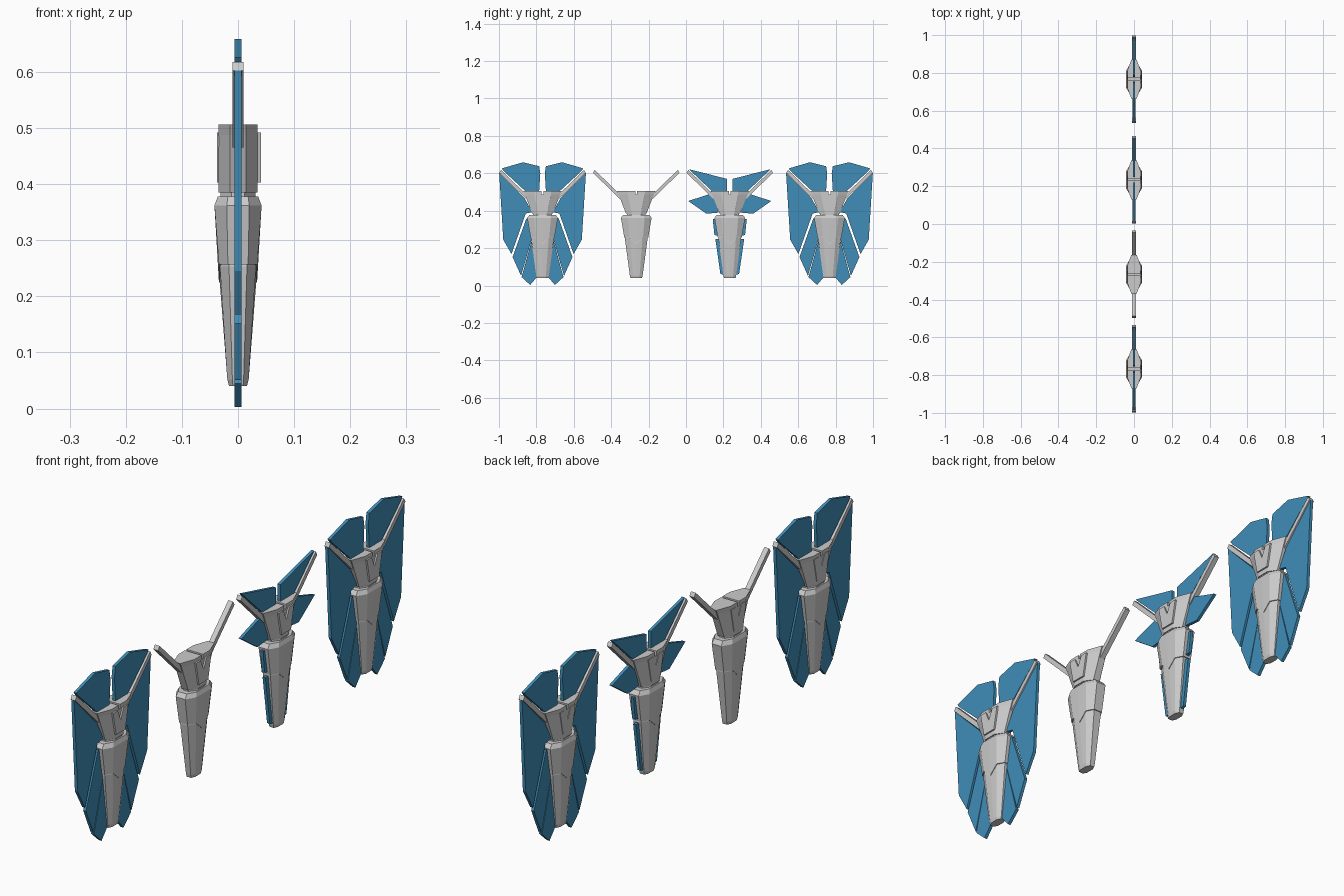
import bpy, bmesh
from mathutils import Vector

blue = bpy.data.materials.new("panel_blue")
blue.diffuse_color = (0.05, 0.27, 0.48, 1)


def finish(bm, name, mat=None):
    bmesh.ops.recalc_face_normals(bm, faces=bm.faces)
    me = bpy.data.meshes.new(name)
    bm.to_mesh(me)
    bm.free()
    ob = bpy.data.objects.new(name, me)
    bpy.context.collection.objects.link(ob)
    if mat:
        me.materials.append(mat)
    return ob


def loft(name, cy, sections):
    """Faceted shell: each section = z, tip y, flat y, flat x, tip x, centre dip."""
    bm = bmesh.new()
    rings = []
    for z, yt, yf, xf, xt, dip in sections:
        pts = [(xt, yt, 0), (xf, yf, 0), (xf, 0, dip), (xf, -yf, 0), (xt, -yt, 0),
               (-xt, -yt, 0), (-xf, -yf, 0), (-xf, 0, dip), (-xf, yf, 0), (-xt, yt, 0)]
        rings.append([bm.verts.new((x, cy + y, z - d)) for x, y, d in pts])
    for a, b in zip(rings, rings[1:]):
        for i in range(10):
            j = (i + 1) % 10
            bm.faces.new((a[i], a[j], b[j], b[i]))
    for r in (rings[0], rings[-1]):
        for i in (0, 1, 2, 3):
            bm.faces.new((r[i], r[i + 1], r[8 - i], r[9 - i]))
    return finish(bm, name)


def slab(name, cy, outline, x0, x1, mat=None):
    """Flat plate from a (y, z) outline, extruded from x0 to x1."""
    bm = bmesh.new()
    a = [bm.verts.new((x0, cy + y, z)) for y, z in outline]
    b = [bm.verts.new((x1, cy + y, z)) for y, z in outline]
    bm.faces.new(a)
    bm.faces.new(b[::-1])
    n = len(a)
    for i in range(n):
        bm.faces.new((a[i], a[(i + 1) % n], b[(i + 1) % n], b[i]))
    return finish(bm, name, mat)


def mirrored(name, cy, outline, h, mat=None):
    for tag, s in (("left", -1), ("right", 1)):
        slab(f"{name}_{tag}", cy, [(s * y, z) for y, z in outline], -h, h, mat)


def body(cy):
    # head in two halves around a thin slot at the crown
    loft("head", cy, [(0.385, 0.055, 0.024, 0.035, 0.014, 0),
                      (0.488, 0.095, 0.044, 0.035, 0.014, 0)])
    crown = [(0.005, 0.488), (0.044, 0.488), (0.047, 0.506), (0.005, 0.506)]
    mirrored("crown", cy, crown, 0.035)
    for s in (-1, 1):
        bm = bmesh.new()
        low = [(0.035, 0.044), (0.014, 0.095), (-0.014, 0.095), (-0.035, 0.044)]
        top = [(0.035, 0.047), (0.014, 0.103), (-0.014, 0.103), (-0.035, 0.047)]
        a = [bm.verts.new((x, cy + s * y, 0.488)) for x, y in low]
        b = [bm.verts.new((x, cy + s * y, 0.506)) for x, y in top]
        bm.faces.new(a)
        bm.faces.new(b[::-1])
        for i in range(4):
            bm.faces.new((a[i], a[(i + 1) % 4], b[(i + 1) % 4], b[i]))
        finish(bm, "crown_side", None)
    # notched face plate
    plate = [(-0.046, 0.492), (-0.018, 0.492), (0, 0.452), (0.018, 0.492),
             (0.046, 0.492), (0.028, 0.403), (-0.028, 0.403)]
    slab("face_plate", cy, plate, 0.03, 0.041)
    slab("back_plate", cy, plate, -0.037, -0.03)
    # neck and two tapered body segments with a pointed overlap
    loft("neck", cy, [(0.36, 0.05, 0.022, 0.031, 0.012, 0), (0.39, 0.05, 0.022, 0.031, 0.012, 0)])
    loft("upper_body", cy, [(0.257, 0.064, 0.036, 0.034, 0.018, 0.032),
                            (0.362, 0.082, 0.045, 0.042, 0.02, 0),
                            (0.378, 0.070, 0.038, 0.036, 0.018, 0)])
    loft("lower_body", cy, [(0.04, 0.031, 0.016, 0.016, 0.009, 0),
                            (0.052, 0.034, 0.018, 0.019, 0.010, 0),
                            (0.253, 0.061, 0.033, 0.032, 0.016, 0.034),
                            (0.27, 0.058, 0.031, 0.030, 0.015, 0.034)])
    # slanted spars
    mirrored("spar", cy, [(0.075, 0.475), (0.09, 0.465), (0.231, 0.603), (0.222, 0.618)], 0.01)


# panel outlines, one side (y, z)
open_wing = {
    "crest": [(0.018, 0.505), (0.012, 0.60), (0.018, 0.638), (0.105, 0.659),
              (0.218, 0.626), (0.208, 0.612), (0.09, 0.503)],
    "side_panel": [(0.095, 0.465), (0.232, 0.603), (0.21, 0.245), (0.166, 0.168),
                   (0.09, 0.385), (0.055, 0.392)],
    "mid_panel": [(0.06, 0.355), (0.086, 0.36), (0.16, 0.152), (0.115, 0.052),
                  (0.055, 0.258), (0.05, 0.27)],
    "tail_panel": [(0.04, 0.245), (0.058, 0.242), (0.112, 0.045), (0.066, 0.003),
                   (0.03, 0.045), (0.025, 0.06)],
}
folded_wing = {
    "crest": [(0.014, 0.50), (0.014, 0.57), (0.218, 0.622), (0.208, 0.612), (0.09, 0.50)],
    "side_panel": [(0.088, 0.495), (0.222, 0.452), (0.125, 0.384), (0.06, 0.39)],
    "mid_panel": [(0.05, 0.355), (0.091, 0.355), (0.082, 0.27), (0.05, 0.262)],
    "tail_panel": [(0.04, 0.248), (0.077, 0.248), (0.05, 0.062), (0.025, 0.055)],
}

# four figures in a row: open, bare, folded, open
for cy, wing in ((-0.767, open_wing), (-0.266, {}), (0.234, folded_wing), (0.767, open_wing)):
    body(cy)
    for part, outline in wing.items():
        mirrored(part, cy, outline, 0.006, blue)
